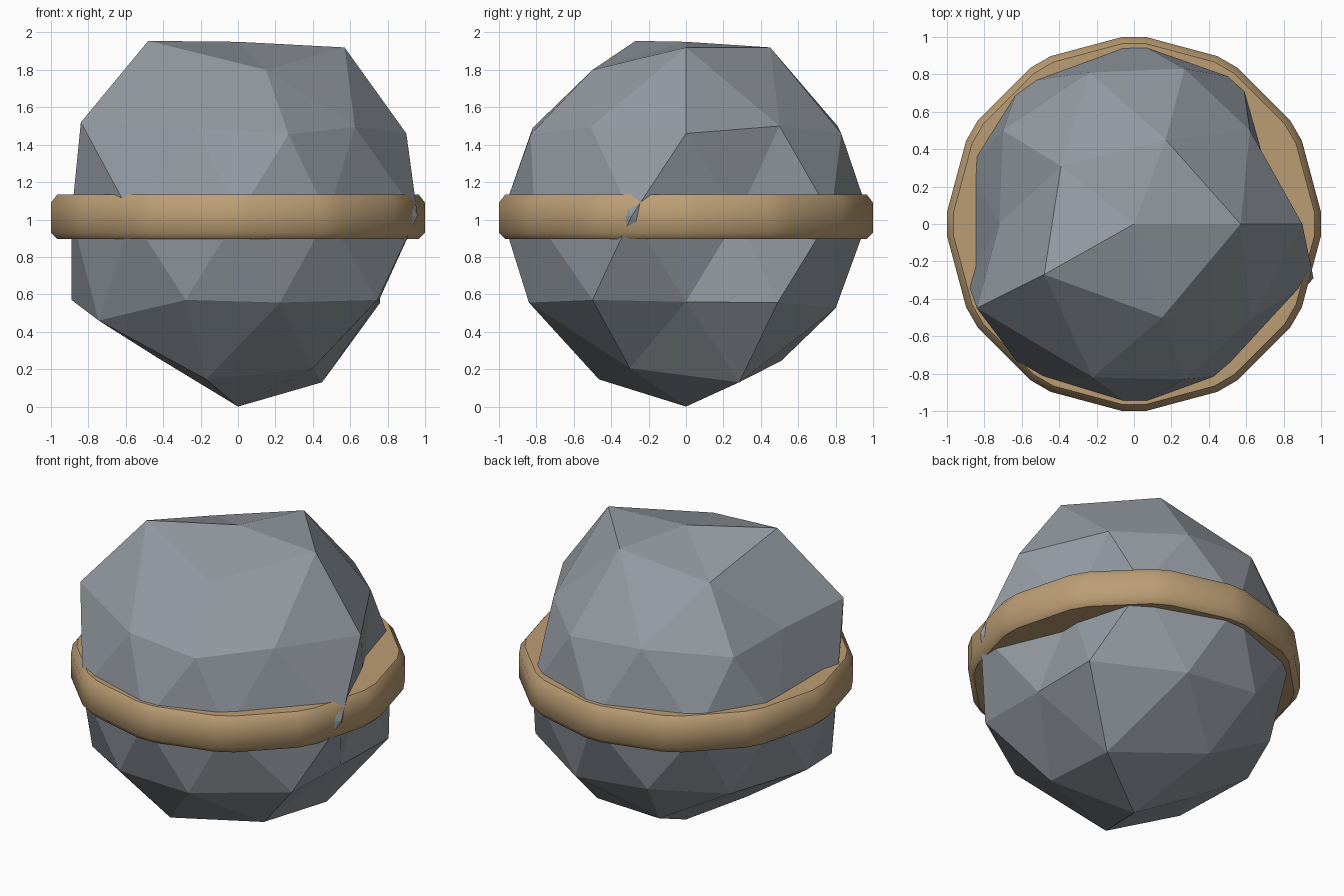
import bpy
import bmesh
from math import cos, sin, radians
from mathutils import Vector

MIDDLE = 1.02      # height of the boulder's equator

old = bpy.data.objects.get("Cube")
if old:
    bpy.data.objects.remove(old, do_unlink=True)


def make_material(name, colour):
    material = bpy.data.materials.new(name)
    material.use_nodes = True
    material.diffuse_color = colour
    material.node_tree.nodes["Principled BSDF"].inputs["Base Color"].default_value = colour
    return material


def make_object(name, bm, material):
    bmesh.ops.recalc_face_normals(bm, faces=bm.faces[:])
    mesh = bpy.data.meshes.new(name)
    bm.to_mesh(mesh)
    bm.free()
    mesh.materials.append(material)
    obj = bpy.data.objects.new(name, mesh)
    bpy.context.collection.objects.link(obj)
    return obj


stone = make_material("slate grey stone", (0.29, 0.32, 0.355, 1))
tan = make_material("tan strap", (0.50, 0.34, 0.175, 1))

# Corners of the rough boulder, one group for each level
crown = [(0, 0, 1.95), (.57, 0, 1.92), (.17, .45, 1.92),
         (-.39, .31, 1.79), (-.48, -.27, 1.955), (.15, -.5, 1.8)]
shoulder = [(.9, 0, 1.46), (.62, .5, 1.5), (.27, .83, 1.46), (-.24, .81, 1.5),
            (-.7, .5, 1.45), (-.72, 0, 1.46), (-.84, -.45, 1.52),
            (-.22, -.82, 1.49), (.27, -.83, 1.455), (.625, -.51, 1.495)]
equator = [(.72, .28), (.58, .775), (0, .98), (-.61, .755), (-.89, .31),
           (-.89, -.31), (-.57, -.81), (0, -.985), (.48, -.81), (.96, -.29)]
belly = [(.75, 0, .56), (.76, .49, .555), (.25, .8, .525), (-.28, .8, .58),
         (-.66, .48, .53), (-.89, 0, .57), (-.745, -.46, .46),
         (-.28, -.84, .57), (.225, -.84, .556), (.745, -.5, .57)]
base = [(0, 0, 0), (.45, .285, .13), (-.16, .51, .245),
        (-.445, 0, .27), (-.17, -.465, .145), (.4, -.3, .205)]

corners = [Vector(p) for p in crown + shoulder + belly + base]
corners += [Vector((x, y, MIDDLE)) for x, y in equator]

# Faceted boulder: a coarse ball pulled onto the rough corners
bm = bmesh.new()
bmesh.ops.create_icosphere(bm, subdivisions=2, radius=.96)
for vert in bm.verts:
    place = vert.co + Vector((0, 0, MIDDLE))
    vert.co = min(corners, key=lambda c: (c - place).length)
make_object("boulder", bm, stone)

# Strap: twelve-sided disc with softened corners and rims
bm = bmesh.new()
profile = [(.967, .895), (1.002, .93), (1.002, 1.09), (.967, 1.135)]
angles = [radians(30 * i + side) for i in range(12) for side in (-3.6, 3.6)]
rings = [[bm.verts.new((r * cos(a), r * sin(a), z)) for a in angles]
         for r, z in profile]
for lower, upper in zip(rings, rings[1:]):
    for i in range(len(angles)):
        j = (i + 1) % len(angles)
        bm.faces.new((lower[i], lower[j], upper[j], upper[i])).smooth = True
bm.faces.new(rings[0])
bm.faces.new(rings[-1])
make_object("strap", bm, tan)
